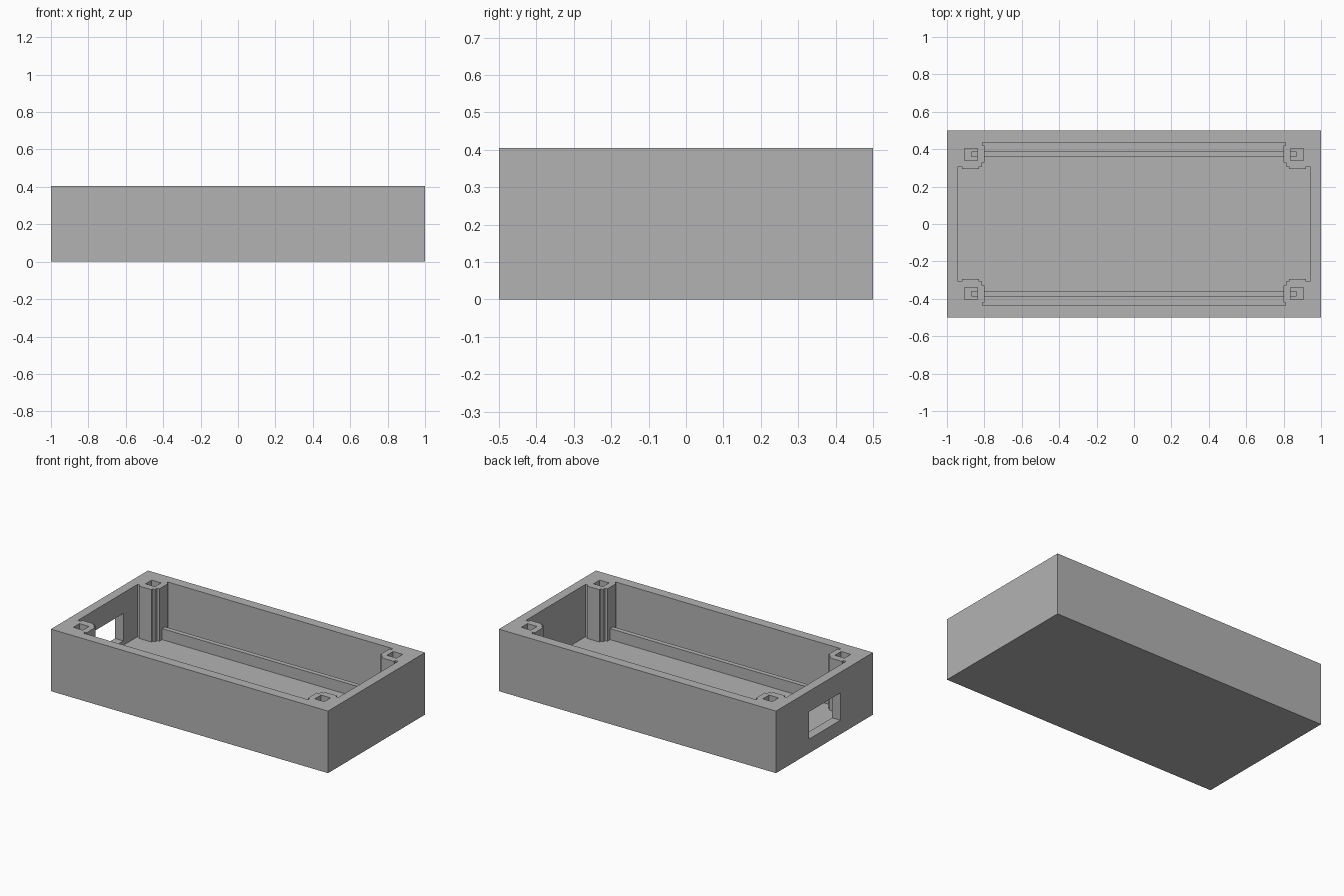
import bpy
import bmesh

if "Cube" in bpy.data.objects:
    bpy.data.objects.remove(bpy.data.objects["Cube"], do_unlink=True)

HEIGHT = 0.405
FLOOR = 0.063
RAIL_TOP = 0.135

grey = bpy.data.materials.new("plain grey")
grey.use_nodes = True
grey.diffuse_color = (0.45, 0.45, 0.45, 1)
grey.node_tree.nodes["Principled BSDF"].inputs["Base Color"].default_value = (0.45, 0.45, 0.45, 1)


def prism(name, outline, z0, z1):
    """Extrude a closed plan outline from z0 up to z1."""
    bm = bmesh.new()
    base = bm.faces.new([bm.verts.new((x, y, z0)) for x, y in outline])
    top = bmesh.ops.extrude_face_region(bm, geom=[base])
    verts = [g for g in top["geom"] if isinstance(g, bmesh.types.BMVert)]
    bmesh.ops.translate(bm, verts=verts, vec=(0, 0, z1 - z0))
    bmesh.ops.recalc_face_normals(bm, faces=bm.faces)
    mesh = bpy.data.meshes.new(name)
    bm.to_mesh(mesh)
    bm.free()
    mesh.materials.append(grey)
    obj = bpy.data.objects.new(name, mesh)
    bpy.context.collection.objects.link(obj)
    return obj


def block(name, x0, x1, y0, y1, z0, z1):
    return prism(name, [(x0, y0), (x1, y0), (x1, y1), (x0, y1)], z0, z1)


def cut(target, cutter):
    """Subtract the cutter from the target, then discard it."""
    cutter.hide_render = True
    mod = target.modifiers.new("cut", "BOOLEAN")
    mod.operation = "DIFFERENCE"
    mod.solver = "EXACT"
    mod.object = cutter
    bpy.context.view_layer.objects.active = target
    bpy.ops.object.modifier_apply(modifier=mod.name)
    bpy.data.objects.remove(cutter, do_unlink=True)


# Enclosure body
body = block("enclosure_body", -1, 1, -0.5, 0.5, 0, HEIGHT)

# Cavity outline: one stepped corner post, mirrored into four
corner = [(0.94, 0.307), (0.92, 0.307), (0.92, 0.293), (0.83, 0.293),
          (0.83, 0.307), (0.814, 0.307), (0.814, 0.328), (0.798, 0.328),
          (0.798, 0.42), (0.811, 0.42), (0.811, 0.436)]
outline = []
for sx, sy in ((1, 1), (-1, 1), (-1, -1), (1, -1)):
    points = [(sx * x, sy * y) for x, y in corner]
    outline += points if sx * sy > 0 else points[::-1]
cut(body, prism("cavity_cutter", outline, FLOOR, HEIGHT + 0.1))

# Square screw sockets in the posts
for sx in (-1, 1):
    for sy in (-1, 1):
        xs = sorted((sx * 0.837, sx * 0.906))
        ys = sorted((sy * 0.34, sy * 0.404))
        cut(body, block("socket_cutter", *xs, *ys, FLOOR, HEIGHT + 0.1))

# Connector opening in one end wall
cut(body, block("port_cutter", -1.1, -0.9, -0.163, 0.16, 0.092, 0.27))

# Board support rails, running on into the sockets
for name, side in (("front_rail", -1), ("back_rail", 1)):
    ys = sorted((side * 0.357, side * 0.388))
    block(name, -0.87, 0.87, *ys, FLOOR, RAIL_TOP)
